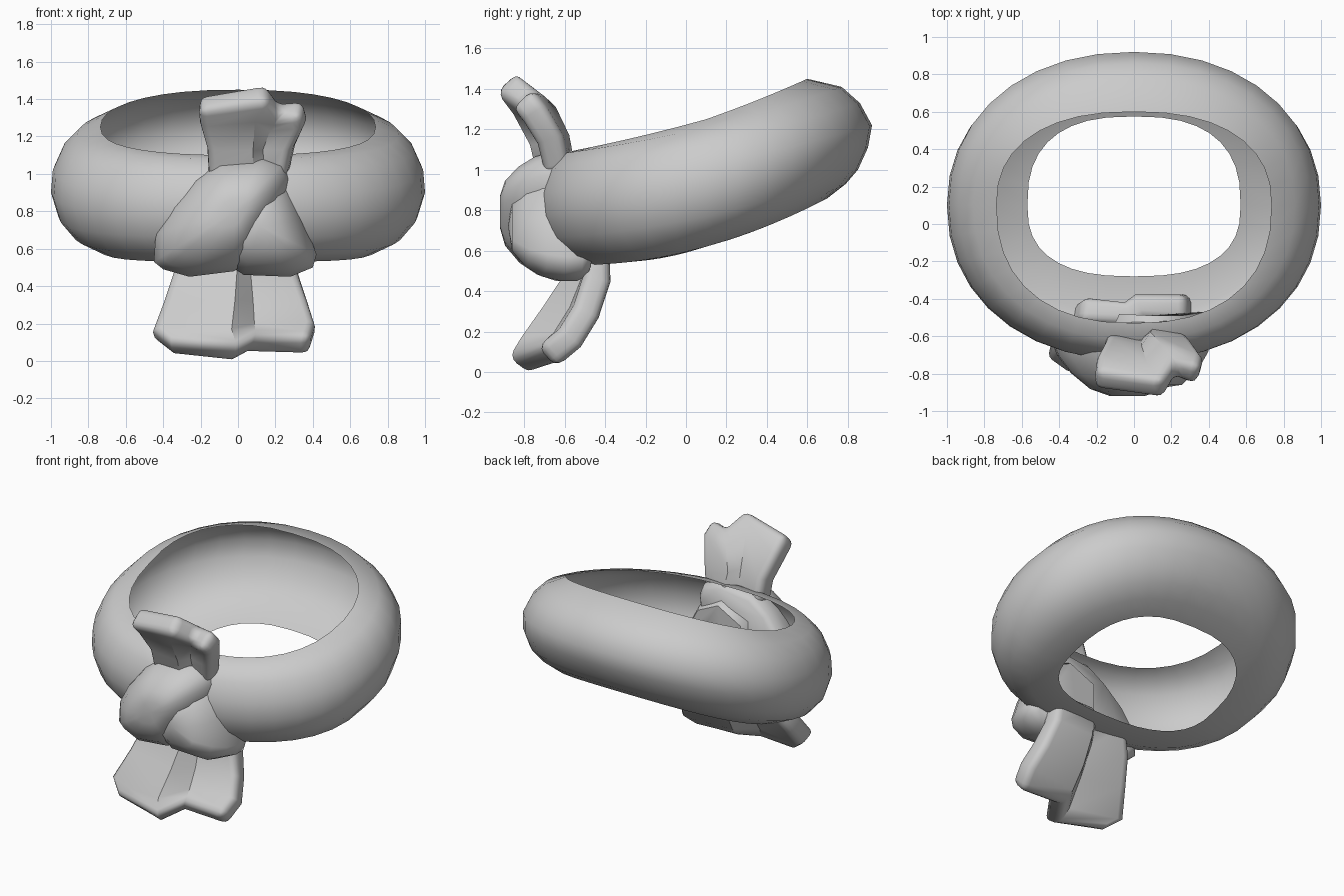
import bpy, bmesh, math

if "Cube" in bpy.data.objects:
    bpy.data.objects.remove(bpy.data.objects["Cube"])


def finish(name, verts, faces, angle=40):
    me = bpy.data.meshes.new(name)
    me.from_pydata(verts, [], faces)
    bm = bmesh.new()
    bm.from_mesh(me)
    bmesh.ops.recalc_face_normals(bm, faces=bm.faces)
    bm.to_mesh(me)
    bm.free()
    ob = bpy.data.objects.new(name, me)
    bpy.context.collection.objects.link(ob)
    bpy.ops.object.select_all(action='DESELECT')
    ob.select_set(True)
    bpy.context.view_layer.objects.active = ob
    bpy.ops.object.shade_smooth_by_angle(angle=math.radians(angle))
    return ob


def strips(rows, cols, wrap):
    n = cols if wrap else cols - 1
    return [(i * cols + j, i * cols + (j + 1) % cols,
             (i + 1) * cols + (j + 1) % cols, (i + 1) * cols + j)
            for i in range(rows - 1) for j in range(n)]


def spow(v, p):
    return math.copysign(abs(v) ** p, v)


# Tilted neck band, an open hollow shell: each line is one edge loop
# (side x, back y, front y, z back, z side, z front, roundness)
LOOPS = [
    (.735, .60, -.53, 1.45, 1.25, 1.10, .85),
    (.86, .77, -.62, 1.41, 1.21, 1.08, .92),
    (.94, .86, -.69, 1.33, 1.13, 1.00, .93),
    (.99, .92, -.73, 1.22, 1.02, .88, .93),
    (1.0, .90, -.73, 1.11, .90, .77, .93),
    (.96, .85, -.69, 1.00, .77, .66, .93),
    (.88, .79, -.61, .93, .68, .57, .92),
    (.75, .70, -.48, .86, .62, .53, .85),
    (.57, .575, -.28, .80, .62, .545, .78),
]
SEG = 36
verts = []
for sx, yb, yf, zb, zs, zf, p in LOOPS:
    for k in range(SEG):
        t = 2 * math.pi * k / SEG
        x, s = sx * spow(math.cos(t), p), spow(math.sin(t), p)
        y = .1 + (yb - .1) * s if s > 0 else .1 + (.1 - yf) * s
        z = zs + (zb - zf) / 2 * s + ((zb + zf) / 2 - zs) * s * s
        verts.append((x, y, z))
finish("neck_band", verts, strips(len(LOOPS), SEG, True), 60)


# Knot folds: a front outline swelled forward in shrinking loops
def fold(name, outline, centre, loops, tip, bend):
    cx, cz = centre
    vs = []
    for scale, y in loops:
        for x, z in outline:
            px, pz = cx + (x - cx) * scale, cz + (z - cz) * scale
            vs.append((px, y + bend * max(0, abs(px - cx) - .15), pz))
    c, m = len(outline), len(loops)
    fs = strips(m, c, True) + [tuple(range(c))]
    vs.append((cx, tip, cz))
    fs += [((m - 1) * c + k, (m - 1) * c + (k + 1) % c, m * c) for k in range(c)]
    return finish(name, vs, fs, 60)


fold("knot_front_fold",
     [(-.45, .53), (-.44, .68), (-.36, .82), (-.23, .97), (-.1, 1.06), (.13, 1.09),
      (.25, 1.06), (.28, .98), (.27, .88), (.2, .75), (.08, .56), (-.02, .48),
      (-.26, .45), (-.4, .49)],
     (-.02, .80),
     [(.9, -.54), (1, -.58), (1, -.66), (.91, -.75), (.74, -.83), (.5, -.895), (.25, -.92)],
     -.92, .2)
fold("knot_back_fold",
     [(-.1, .9), (.1, 1.0), (.27, .92), (.35, .76), (.42, .57), (.40, .50),
      (.28, .45), (.03, .46), (-.1, .55)],
     (.12, .72),
     [(.9, -.49), (1, -.54), (1, -.62), (.92, -.71), (.75, -.79), (.45, -.86)],
     -.88, .2)


# Scarf tails: thickened pleated sheets, listed row by row as (x, y, z)
def tail(name, rows, thick):
    vs = [v for r in rows for v in r]
    ob = finish(name, vs, strips(len(rows), len(rows[0]), False), 30)
    so = ob.modifiers.new("thickness", 'SOLIDIFY')
    so.thickness, so.offset = thick, 0
    be = ob.modifiers.new("soft_edges", 'BEVEL')
    be.width, be.segments, be.angle_limit = .045, 3, math.radians(65)
    return ob


tail("lower_tail", [
    [(-.28, -.45, .66), (-.03, -.47, .66), (.03, -.44, .66), (.28, -.45, .66)],
    [(-.34, -.49, .46), (-.03, -.54, .46), (.04, -.45, .46), (.32, -.44, .46)],
    [(-.39, -.57, .30), (-.04, -.65, .29), (.05, -.52, .29), (.37, -.49, .30)],
    [(-.45, -.67, .14), (-.05, -.76, .13), (.06, -.60, .16), (.41, -.57, .17)],
    [(-.35, -.74, .06), (-.02, -.82, .03), (.07, -.68, .08), (.38, -.69, .075)],
], .14)
tail("upper_tail", [
    [(-.15, -.63, .98), (.06, -.67, .98), (.13, -.61, .98), (.26, -.64, .98)],
    [(-.16, -.67, 1.15), (.06, -.71, 1.15), (.11, -.64, 1.15), (.30, -.68, 1.15)],
    [(-.20, -.75, 1.29), (.08, -.80, 1.32), (.16, -.70, 1.27), (.36, -.76, 1.28)],
    [(-.21, -.84, 1.38), (.15, -.89, 1.44), (.22, -.78, 1.345), (.34, -.82, 1.355)],
], .14)
